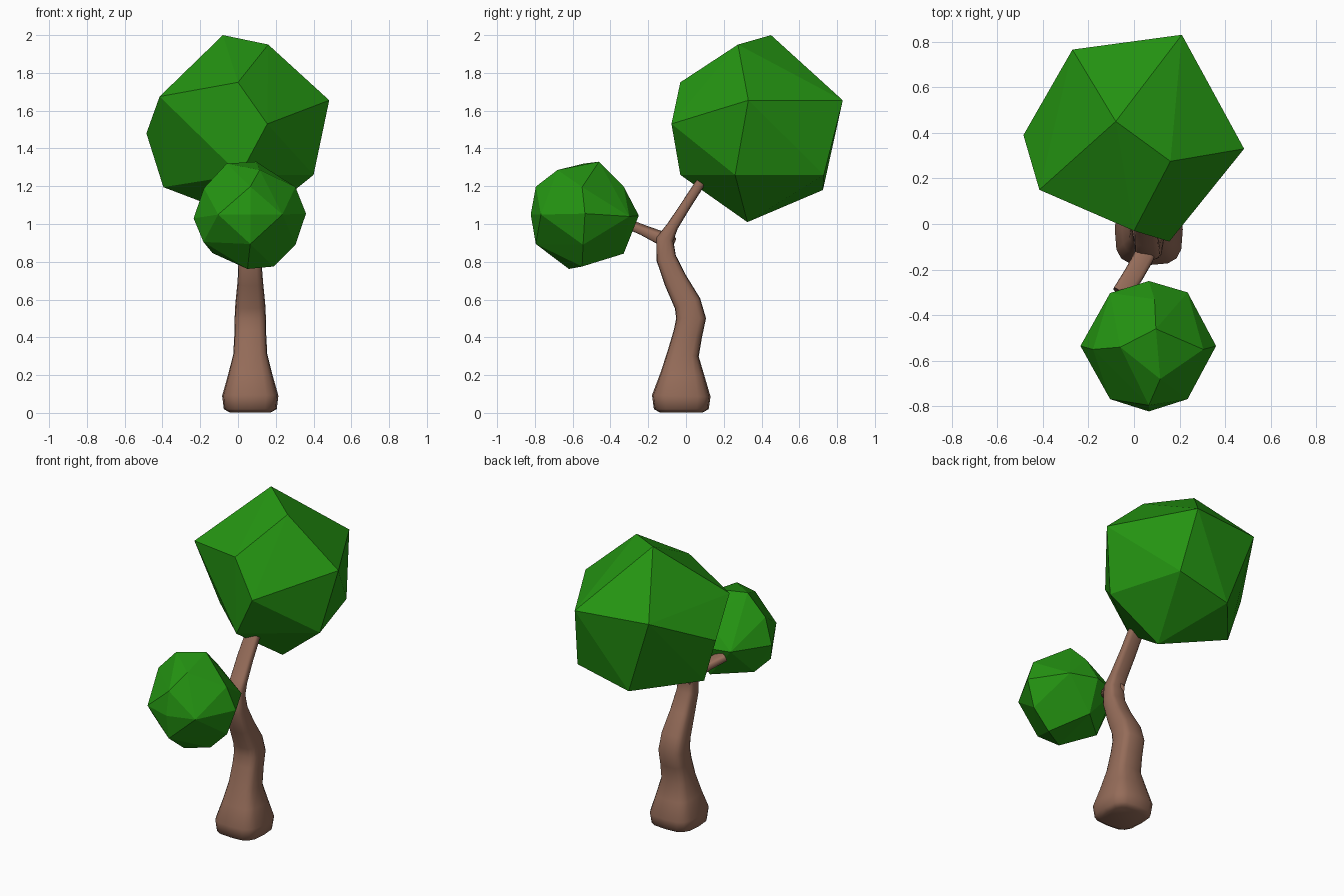
import bpy, bmesh, math
from mathutils import Vector

if "Cube" in bpy.data.objects:
    bpy.data.objects.remove(bpy.data.objects["Cube"])


def material(name, rgb):
    m = bpy.data.materials.new(name)
    m.diffuse_color = (*rgb, 1)
    m.use_nodes = True
    m.node_tree.nodes["Principled BSDF"].inputs["Base Color"].default_value = m.diffuse_color
    return m


GREEN = material("leaf green", (0.018, 0.30, 0.006))
BROWN = material("bark brown", (0.30, 0.15, 0.10))


def finish(bm, name, mat):
    bmesh.ops.recalc_face_normals(bm, faces=bm.faces)
    me = bpy.data.meshes.new(name)
    bm.to_mesh(me)
    bm.free()
    me.materials.append(mat)
    ob = bpy.data.objects.new(name, me)
    bpy.context.collection.objects.link(ob)
    return ob


def foliage(name, points):
    """Faceted leaf clump: convex hull of a few corner points."""
    bm = bmesh.new()
    for p in points:
        bm.verts.new(p)
    res = bmesh.ops.convex_hull(bm, input=bm.verts)
    loose = [v for v in bm.verts if not v.link_faces]
    bmesh.ops.delete(bm, geom=loose, context='VERTS')
    return finish(bm, name, GREEN)


def loft(name, rings, side, sides=16, power=0.6):
    """Rounded-square sections (x, y, z, half width, half depth) along a path."""
    bm = bmesh.new()
    pts = [Vector(r[:3]) for r in rings]
    side = Vector(side).normalized()
    loops = []
    for i, r in enumerate(rings):
        t = (pts[min(i + 1, len(pts) - 1)] - pts[max(i - 1, 0)]).normalized()
        n = t.cross(side).normalized()
        loop = []
        for k in range(sides):
            a = 2 * math.pi * k / sides
            c, s = math.cos(a), math.sin(a)
            u = math.copysign(abs(c) ** power, c) * r[3]
            v = math.copysign(abs(s) ** power, s) * r[4]
            loop.append(bm.verts.new(pts[i] + side * u + n * v))
        loops.append(loop)
    for a, b in zip(loops, loops[1:]):
        for k in range(sides):
            j = (k + 1) % sides
            bm.faces.new((a[k], a[j], b[j], b[k]))
    bm.faces.new(loops[0])
    bm.faces.new(loops[-1])
    ob = finish(bm, name, BROWN)
    bpy.ops.object.select_all(action='DESELECT')
    ob.select_set(True)
    bpy.context.view_layer.objects.active = ob
    bpy.ops.object.shade_smooth_by_angle(angle=math.radians(60))
    return ob


# Trunk, bending back into the upper branch
loft("trunk", [
    (.065, -.025, .003, .110, .115), (.065, -.025, .02, .140, .145),
    (.065, -.025, .09, .149, .155), (.065, -.020, .20, .118, .118),
    (.065, -.016, .31, .090, .084), (.065, .010, .42, .084, .077),
    (.065, .027, .50, .083, .079), (.065, .008, .58, .079, .072),
    (.065, -.055, .70, .067, .062), (.063, -.105, .82, .060, .053),
    (.060, -.112, .92, .055, .046), (.055, -.070, .99, .052, .030),
    (.050, .000, 1.10, .050, .027), (.050, .078, 1.22, .047, .026)],
    (1, 0, 0))

# Side branch reaching forward to the small clump
loft("side_branch", [
    (.060, -.085, .90, .045, .035), (.045, -.14, .93, .045, .033),
    (.000, -.22, .965, .044, .025), (-.055, -.305, 1.00, .042, .023)],
    (.83, -.55, 0))

# Large leaf clump
foliage("large_foliage", [
    (-.08, .45, 2.0), (.16, .275, 1.95), (0, -.03, 1.75),
    (-.415, .15, 1.675), (-.27, .765, 1.67), (.21, .83, 1.655),
    (.483, .33, 1.655), (.155, -.077, 1.53), (-.485, .39, 1.48),
    (.40, .26, 1.26), (.01, -.03, 1.26), (.26, .73, 1.26),
    (-.395, .38, 1.195), (-.10, .725, 1.18), (.09, .325, 1.01)])

# Small leaf clump
foliage("small_foliage", [
    (.096, -.46, 1.33), (-.06, -.54, 1.32), (.115, -.68, 1.286),
    (.304, -.55, 1.196), (-.18, -.55, 1.19), (.065, -.795, 1.198),
    (.09, -.33, 1.198), (.36, -.535, 1.055), (-.235, -.535, 1.03),
    (.065, -.822, 1.05), (.065, -.25, 1.045), (.235, -.768, 1.05),
    (-.105, -.768, 1.05), (.235, -.30, 1.04), (-.105, -.303, 1.04),
    (.065, -.795, .894), (.304, -.545, .89), (-.183, -.60, .905),
    (-.135, -.50, .846), (.06, -.33, .843), (.188, -.55, .775),
    (.05, -.62, .762)])
